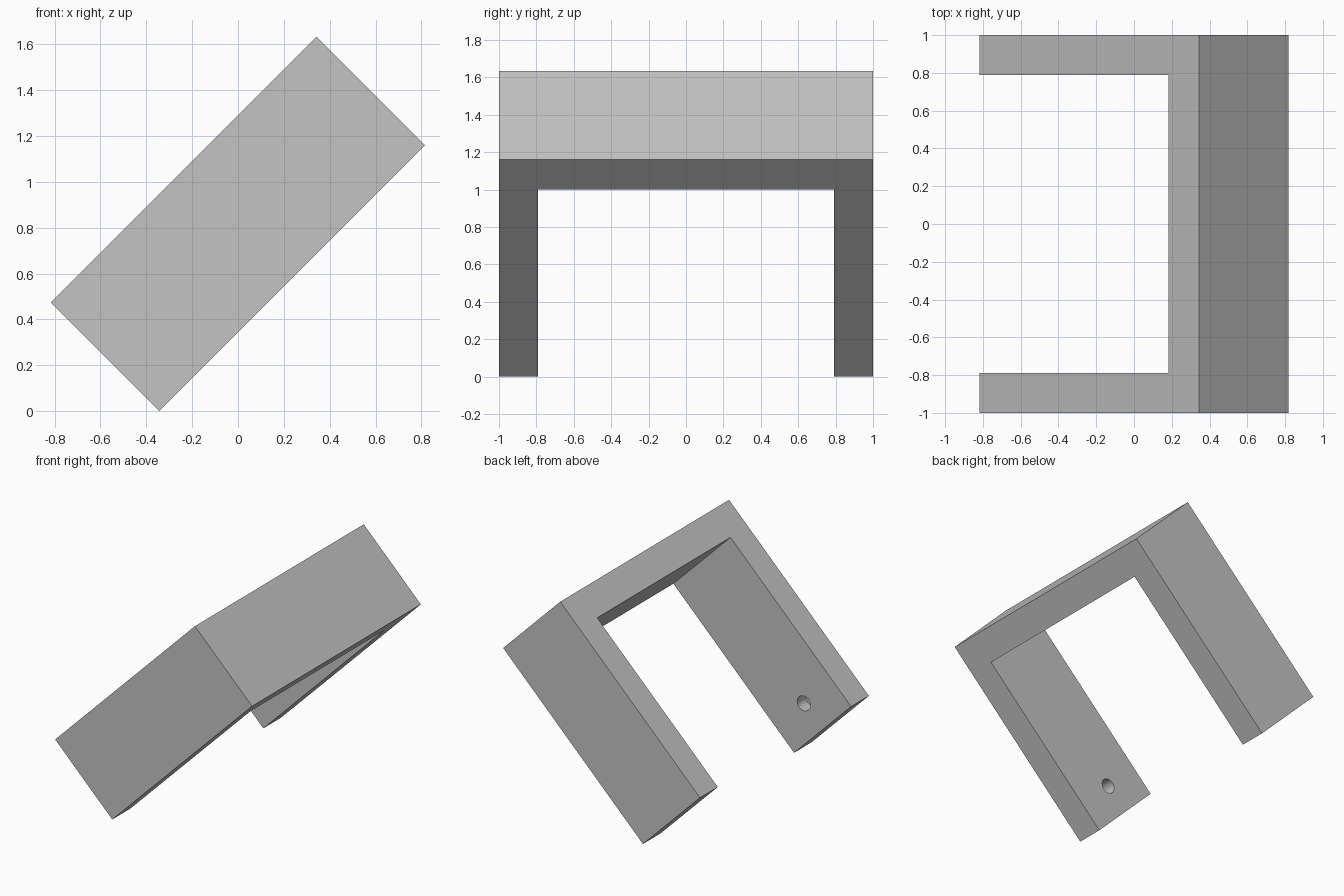
import bpy
import bmesh
import math
from mathutils import Matrix

cube = bpy.data.objects.get("Cube")
if cube:
    bpy.data.objects.remove(cube, do_unlink=True)

LENGTH, WIDTH, SPAN = 1.64, 0.67, 2.0
LEG, BRIDGE = 0.21, 0.225
HOLE_RADIUS, HOLE_DEPTH, HOLE_INSET = 0.055, 0.10, 0.22

# Single grey finish
grey = bpy.data.materials.new("plain_grey")
grey.use_nodes = True
colour = (0.55, 0.55, 0.55, 1)
grey.diffuse_color = colour
grey.node_tree.nodes["Principled BSDF"].inputs["Base Color"].default_value = colour


def add_object(name, bm):
    bmesh.ops.recalc_face_normals(bm, faces=bm.faces)
    mesh = bpy.data.meshes.new(name)
    bm.to_mesh(mesh)
    bm.free()
    mesh.materials.append(grey)
    obj = bpy.data.objects.new(name, mesh)
    bpy.context.collection.objects.link(obj)
    return obj


# U-shaped bracket: outline extruded across its width, bridge at the +x end
x0, x1 = -LENGTH / 2, LENGTH / 2
outer, inner = SPAN / 2, SPAN / 2 - LEG
outline = [(x0, -outer), (x1, -outer), (x1, outer), (x0, outer),
           (x0, inner), (x1 - BRIDGE, inner), (x1 - BRIDGE, -inner), (x0, -inner)]
bm = bmesh.new()
base = bm.faces.new([bm.verts.new((x, y, -WIDTH / 2)) for x, y in outline])
raised = bmesh.ops.extrude_face_region(bm, geom=[base])["geom"]
bmesh.ops.translate(bm, vec=(0, 0, WIDTH),
                    verts=[v for v in raised if isinstance(v, bmesh.types.BMVert)])
bracket = add_object("u_bracket", bm)

# Blind pivot holes facing each other on the inner sides of the legs
for side, label in ((-1, "front"), (1, "back")):
    bm = bmesh.new()
    place = Matrix.Translation((x0 + HOLE_INSET, side * inner, 0)) @ Matrix.Rotation(math.pi / 2, 4, "X")
    bmesh.ops.create_cone(bm, cap_ends=True, segments=32, radius1=HOLE_RADIUS,
                          radius2=HOLE_RADIUS, depth=2 * HOLE_DEPTH, matrix=place)
    cutter = add_object(label + "_hole_cutter", bm)
    cutter.hide_render = True
    cut = bracket.modifiers.new(label + "_pivot_hole", "BOOLEAN")
    cut.operation = "DIFFERENCE"
    cut.solver = "EXACT"
    cut.object = cutter
    with bpy.context.temp_override(object=bracket, active_object=bracket):
        bpy.ops.object.modifier_apply(modifier=cut.name)
    bpy.data.objects.remove(cutter, do_unlink=True)

# Tilt the bracket so it rests on the lower edge of its legs
tilt = math.radians(45)
height = (LENGTH + WIDTH) * math.sin(tilt)
bracket.data.transform(Matrix.Translation((0, 0, height / 2)) @ Matrix.Rotation(-tilt, 4, "Y"))

bpy.ops.object.select_all(action="DESELECT")
bracket.select_set(True)
bpy.context.view_layer.objects.active = bracket
bpy.ops.object.shade_smooth_by_angle(angle=math.radians(30))
